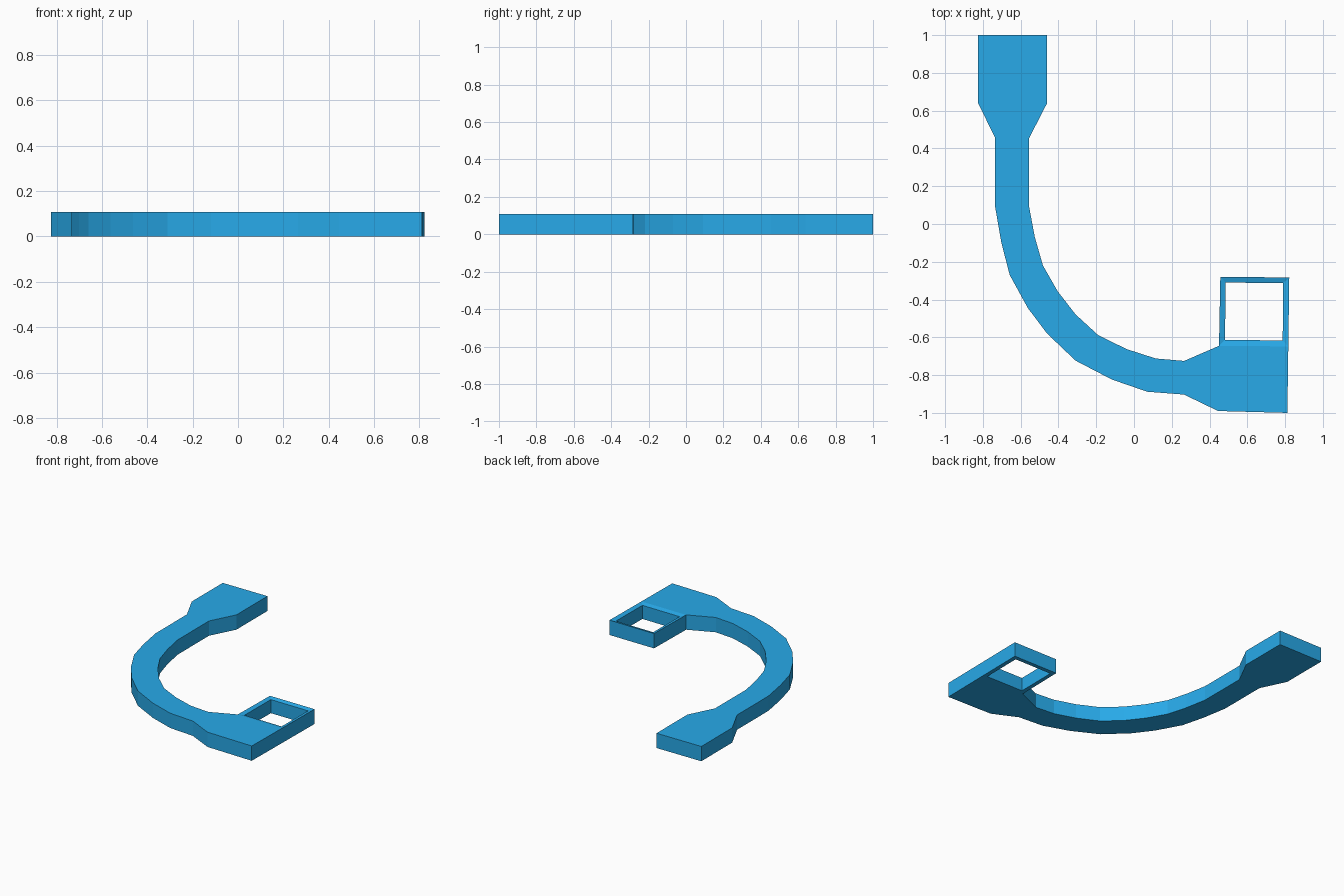
import bpy, bmesh

if "Cube" in bpy.data.objects:
    bpy.data.objects.remove(bpy.data.objects["Cube"])

H = 0.109

# matching stations along the arm: outer edge, inner edge
OUTER = [(-.825, 1), (-.825, .64), (-.735, .455), (-.735, .09), (-.702, -.10),
         (-.658, -.27), (-.562, -.445), (-.462, -.578), (-.31, -.723), (-.118, -.823),
         (.07, -.888), (.265, -.903), (.445, -.99), (.812, -1.0)]
INNER = [(-.46, 1), (-.46, .64), (-.555, .455), (-.555, .09), (-.525, -.07),
         (-.482, -.22), (-.405, -.355), (-.31, -.478), (-.19, -.588), (-.04, -.662),
         (.115, -.712), (.265, -.725), (.45, -.645), (.817, -.648)]

# square frame at the end: outside and window corners
FRAME = [(.45, -.645), (.817, -.648), (.822, -.283), (.457, -.28)]
WINDOW = [(.482, -.613), (.787, -.617), (.79, -.313), (.485, -.31)]

blue = bpy.data.materials.new("blue")
blue.diffuse_color = (.021, .40, .815, 1)
blue.use_nodes = True
blue.node_tree.nodes["Principled BSDF"].inputs["Base Color"].default_value = blue.diffuse_color


def loop(bm, pts, z):
    return [bm.verts.new((x, y, z)) for x, y in pts]


def finish(bm, name):
    me = bpy.data.meshes.new(name)
    bm.to_mesh(me)
    bm.free()
    me.materials.append(blue)
    ob = bpy.data.objects.new(name, me)
    bpy.context.collection.objects.link(ob)
    return ob


# curved arm with its two wide end pads (open where the frame joins)
bm = bmesh.new()
ob, ib = loop(bm, OUTER, 0), loop(bm, INNER, 0)
ot, it = loop(bm, OUTER, H), loop(bm, INNER, H)
n = len(OUTER)
for i in range(n - 1):
    j = i + 1
    bm.faces.new((ot[i], ot[j], it[j], it[i]))
    bm.faces.new((ob[i], ib[i], ib[j], ob[j]))
    bm.faces.new((ob[i], ob[j], ot[j], ot[i]))
    if j < n - 1:
        bm.faces.new((ib[j], ib[i], it[i], it[j]))
bm.faces.new((ob[0], ot[0], it[0], ib[0]))
bm.faces.new((ob[-1], ib[-1], it[-1], ot[-1]))
finish(bm, "curved_arm")

# window frame with a very shallow inward-sloping rim
bm = bmesh.new()
rings = [loop(bm, FRAME, 0), loop(bm, FRAME, H),
         loop(bm, WINDOW, H - .009), loop(bm, WINDOW, 0)]
for k in range(4):
    a, b = rings[k], rings[(k + 1) % 4]
    for i in range(4):
        if k == 0 and i == 0:
            continue  # side that meets the arm
        j = (i + 1) % 4
        bm.faces.new((a[i], a[j], b[j], b[i]))
finish(bm, "window_frame")
